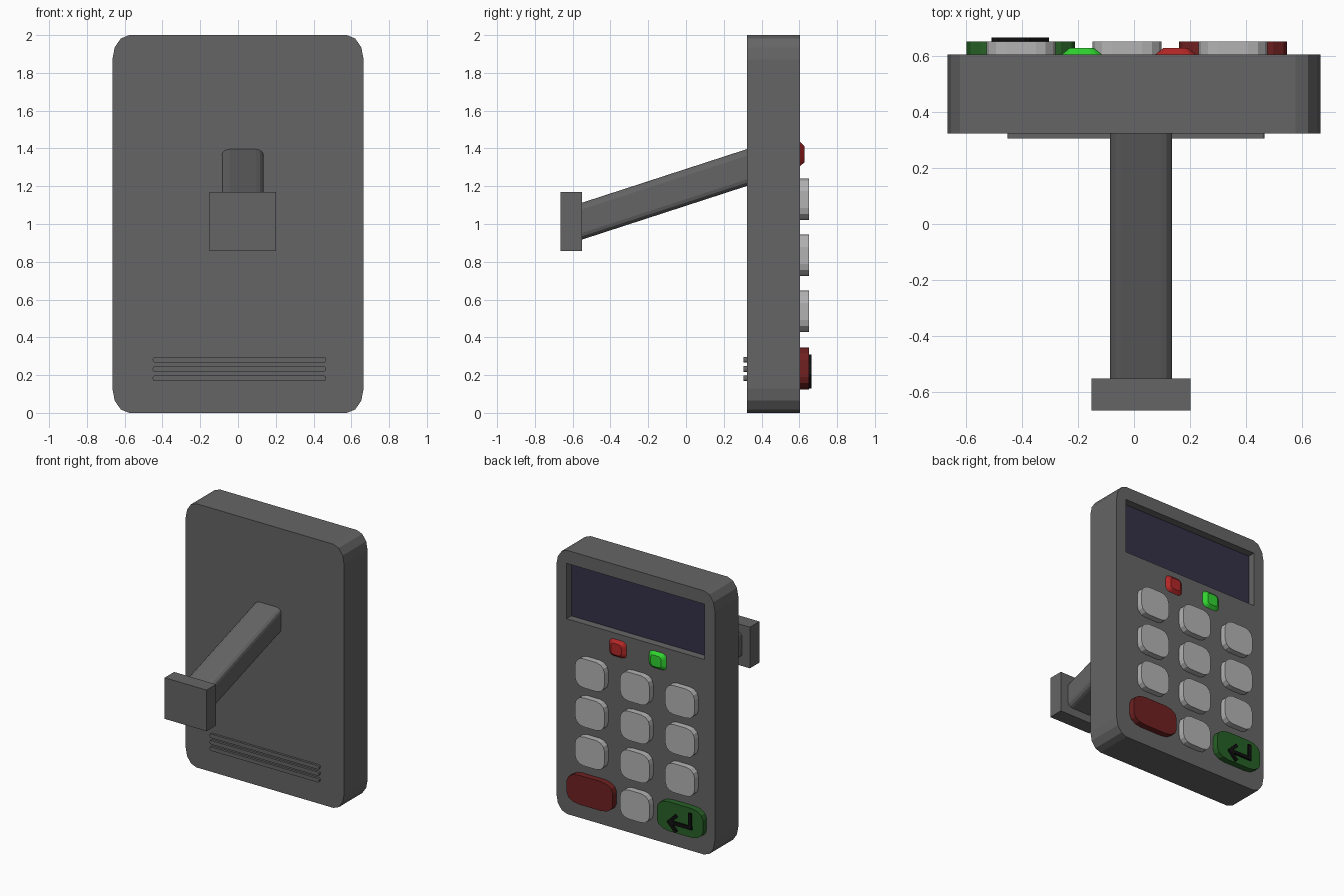
import bpy, bmesh
from math import cos, sin, pi, radians
from mathutils import Matrix

if "Cube" in bpy.data.objects:
    bpy.data.objects.remove(bpy.data.objects["Cube"])


def material(name, rgb):
    m = bpy.data.materials.new(name)
    m.diffuse_color = (*rgb, 1)
    m.use_nodes = True
    m.node_tree.nodes["Principled BSDF"].inputs["Base Color"].default_value = m.diffuse_color
    return m


DARK = material("dark_grey", (0.13, 0.13, 0.13))
LIGHT = material("light_grey", (0.45, 0.45, 0.45))
BLACK = material("black", (0.005, 0.005, 0.005))
NAVY = material("navy", (0.035, 0.03, 0.065))
RED = material("dark_red", (0.16, 0.015, 0.015))
GREEN = material("dark_green", (0.02, 0.12, 0.02))
LAMP_RED = material("lamp_red", (0.45, 0.02, 0.02))
LAMP_GREEN = material("lamp_green", (0.03, 0.65, 0.03))


def finish(name, bm, mat):
    bmesh.ops.recalc_face_normals(bm, faces=bm.faces)
    mesh = bpy.data.meshes.new(name)
    bm.to_mesh(mesh)
    bm.free()
    mesh.materials.append(mat)
    ob = bpy.data.objects.new(name, mesh)
    bpy.context.collection.objects.link(ob)
    return ob


def outline(w, h, rx, rz, seg=3):
    """Rectangle with elliptical corners, in x and z."""
    if rx == 0:
        return [(w/2, h/2), (-w/2, h/2), (-w/2, -h/2), (w/2, -h/2)]
    pts = []
    for q, (sx, sz) in enumerate([(1, 1), (-1, 1), (-1, -1), (1, -1)]):
        for i in range(seg + 1):
            a = pi/2 * (q + i/seg)
            pts.append((sx*(w/2 - rx) + rx*cos(a), sz*(h/2 - rz) + rz*sin(a)))
    return pts


def slab(name, cx, cz, w, h, y0, y1, mat, rx=0, rz=0, taper=(1, 1), dz=0):
    """Outline pushed along y; the far end may be scaled or raised."""
    bm = bmesh.new()
    pts = outline(w, h, rx, rz)
    a = [bm.verts.new((cx + x, y0, cz + z)) for x, z in pts]
    b = [bm.verts.new((cx + x*taper[0], y1, cz + dz + z*taper[1])) for x, z in pts]
    bm.faces.new(a)
    bm.faces.new(b[::-1])
    n = len(pts)
    for i in range(n):
        j = (i + 1) % n
        bm.faces.new((a[i], b[i], b[j], a[j]))
    return finish(name, bm, mat)


FRONT, BACK = 0.322, 0.604
TOP = 0.65

# Housing with a recess for the display
housing = slab("housing", 0, 1, 1.33, 2, FRONT, BACK, DARK, 0.09, 0.13)
cutter = slab("recess_cutter", 0, 1.69, 1.16, 0.42, BACK - 0.06, BACK + 0.1, DARK)
cutter.hide_render = True
mod = housing.modifiers.new("recess", 'BOOLEAN')
mod.operation = 'DIFFERENCE'
mod.solver = 'EXACT'
mod.object = cutter
bpy.context.view_layer.objects.active = housing
bpy.ops.object.modifier_apply(modifier=mod.name)
bpy.data.objects.remove(cutter)

# Display panel on the recess floor
slab("display", 0, 1.69, 1.16, 0.42, BACK - 0.065, BACK - 0.057, NAVY)

# Sloping arm and wall mount
slab("arm", 0.025, 1.012, 0.222, 0.195, -0.56, FRONT + 0.01, DARK, 0.04, 0.035, dz=0.29)
slab("mounting_block", 0.025, 1.014, 0.352, 0.312, -0.664, -0.55, DARK)

# Vent ribs
for i in range(3):
    slab(f"vent_rib_{i+1}", 0.007, 0.281 - 0.049*i, 0.917, 0.03, 0.305, FRONT + 0.005,
         DARK, 0.012, 0.012)

# Indicator lamps
for name, x, mat in (("red_lamp", 0.148, LAMP_RED), ("green_lamp", -0.186, LAMP_GREEN)):
    slab(name, x, 1.37, 0.156, 0.138, BACK - 0.005, 0.627, mat, 0.04, 0.035, (0.56, 0.62))

# Keypad: three columns, four rows, wide coloured keys at the bottom corners
COLS = (0.353, -0.025, -0.403)
ROWS = (1.13, 0.834, 0.538, 0.236)
for r, z in enumerate(ROWS):
    for c, x in enumerate(COLS):
        if r == 3 and c != 1:
            name, mat = ("cancel_key", RED) if c == 0 else ("enter_key", GREEN)
            slab(name, x, z, 0.386, 0.222, BACK - 0.005, TOP, mat, 0.1, 0.065)
        else:
            slab(f"key_{r+1}_{c+1}", x, z, 0.247, 0.22, BACK - 0.005, TOP, LIGHT, 0.07, 0.065)

# Return arrow on the enter key, made of thin bars
bm = bmesh.new()
for x, z, length, angle in ((-0.494, 0.25, 0.12, 90), (-0.41, 0.2, 0.196, 0),
                            (-0.345, 0.228, 0.095, -45), (-0.345, 0.172, 0.095, 45)):
    # angle is the bar's tilt in the x-z plane
    m = (Matrix.Translation((x, TOP + 0.006, z))
         @ Matrix.Rotation(radians(-angle), 4, 'Y')
         @ Matrix.Diagonal((length, 0.016, 0.025, 1)))
    bmesh.ops.create_cube(bm, size=1, matrix=m)
finish("return_arrow", bm, BLACK)
